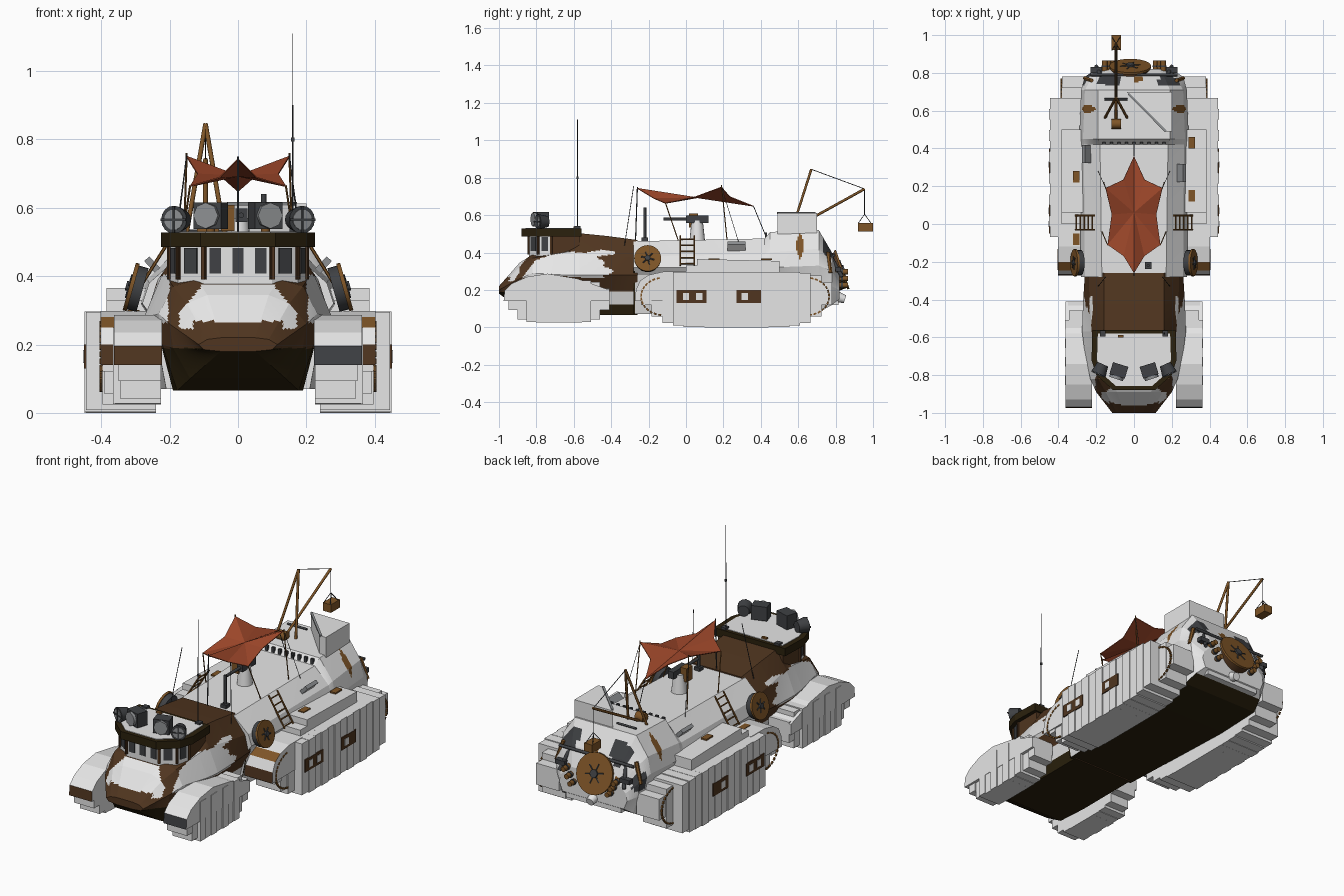
import bpy, bmesh, math
from mathutils import Vector, Euler

cube = bpy.data.objects.get("Cube")
if cube:
    bpy.data.objects.remove(cube)


def material(name, *rgb):
    m = bpy.data.materials.new(name)
    m.use_nodes = True
    m.diffuse_color = (*rgb, 1)
    m.node_tree.nodes["Principled BSDF"].inputs["Base Color"].default_value = (*rgb, 1)
    return m


WHITE = material("off white", .79, .79, .79)
BROWN = material("brown", .08, .036, .014)
DARK = material("dark brown", .024, .015, .004)
WOOD = material("ochre", .21, .09, .02)
RED = material("rust red", .35, .065, .024)
STEEL = material("dark steel", .05, .053, .058)
GREY = material("mid grey", .27, .28, .29)


def finish(name, bm, mats, rule=None, smooth=False):
    bmesh.ops.recalc_face_normals(bm, faces=bm.faces)
    if rule:
        for f in bm.faces:
            f.material_index = rule(f.calc_center_median(), f.normal)
    me = bpy.data.meshes.new(name)
    bm.to_mesh(me)
    bm.free()
    for m in mats:
        me.materials.append(m)
    ob = bpy.data.objects.new(name, me)
    bpy.context.collection.objects.link(ob)
    if smooth:
        for p in me.polygons:
            p.use_smooth = len(p.vertices) == 4
    return ob


def box(name, c, size, mat, rot=(0, 0, 0)):
    bm = bmesh.new()
    bmesh.ops.create_cube(bm, size=1)
    for v in bm.verts:
        v.co = Vector(c) + Euler(rot).to_matrix() @ Vector([a * b for a, b in zip(v.co, size)])
    return finish(name, bm, [mat])


def rod(name, a, b, r, mat, r2=None, n=12):
    a, b = Vector(a), Vector(b)
    bm = bmesh.new()
    bmesh.ops.create_cone(bm, cap_ends=True, segments=n, radius1=r,
                          radius2=r if r2 is None else r2, depth=(b - a).length)
    q = (b - a).to_track_quat('Z', 'Y')
    for v in bm.verts:
        v.co = (a + b) / 2 + q @ v.co
    return finish(name, bm, [mat], smooth=n > 6)


def prism(name, pts, axis, lo, hi, mats, rule=None):
    # Extrudes a (y, z) outline along x, or an (x, y) outline along z
    bm = bmesh.new()
    put = (lambda p, d: (d, *p)) if axis == 'x' else (lambda p, d: (*p, d))
    rings = [[bm.verts.new(put(p, d)) for p in pts] for d in (lo, hi)]
    for r in rings:
        bm.faces.new(r)
    for i in range(len(pts)):
        j = (i + 1) % len(pts)
        bm.faces.new((rings[0][i], rings[0][j], rings[1][j], rings[1][i]))
    return finish(name, bm, mats, rule)


def loft(name, stations, mats, rule, k=14, step=.008):
    # Skins mirrored half sections, densely enough to carry painted patches
    rows = []
    for (y0, h0), (y1, h1) in zip(stations, stations[1:]):
        n = max(1, round((y1 - y0) / step))
        for i in range(n + (y1 == stations[-1][0])):
            t = i / n
            half = [Vector(a).lerp(Vector(b), t) for a, b in zip(h0, h1)]
            ring = half + [Vector((-p.x, p.y)) for p in reversed(half)]
            y = y0 + (y1 - y0) * t
            rows.append([(p.lerp(q, j / k), y) for p, q in zip(ring, ring[1:] + ring[:1]) for j in range(k)])
    bm = bmesh.new()
    vs = [[bm.verts.new((p.x, y, p.y)) for p, y in r] for r in rows]
    for a, b in zip(vs, vs[1:]):
        for i in range(len(a)):
            j = (i + 1) % len(a)
            bm.faces.new((a[i], a[j], b[j], b[i]))
    bm.faces.new(vs[0])
    bm.faces.new(vs[-1])
    return finish(name, bm, mats, rule)


def wheel(name, c, axis, r, depth, drum):
    # Spoked cable reel facing along the axis
    c, d = Vector(c), Vector(axis).normalized()
    rod(name + "_drum", c - d * depth, c - d * .012, r * .92, drum, n=24)
    rod(name, c - d * .012, c, r, WOOD, n=24)
    rod(name + "_hub", c, c + d * .01, r * .2, STEEL)
    side = d.orthogonal().normalized()
    up = d.cross(side)
    for i in range(6):
        t = i * math.pi / 3
        v = side * math.cos(t) + up * math.sin(t)
        rod(name + "_spoke", c + v * r * .2, c + v * r * .5, .004, STEEL, n=6)


# Front cab hull with pale worn patches
def cab_paint(c, n):
    x, jag = abs(c.x), .012 * math.sin(55 * c.z + 20 * c.y) + .008 * math.sin(130 * c.z)
    front = (c.y < -.79 and x < .172 - .8 * max(0, c.z - .29) and c.z < .374
             and c.z > (.268 if x < .13 else .246))
    side = (x > .2 and .268 + jag < c.z < min(.404 + jag, .3 + 1.3 * (c.y + .85))
            and c.y < -.425 + 2.5 * jag)
    sill = .12 < c.z < .19 and c.y > -.44
    return 2 if front or side or sill else 1 if c.z < .19 else 0


low = [(.19, .065), (.225, .2)]
loft("front_cab_hull", [
    (-1, [(.05, .18), (.1, .185), (.115, .2), (.09, .215), (.05, .22)]),
    (-.89, [(.14, .1), (.19, .19), (.2, .26), (.15, .32), (.09, .345)]),
    (-.82, [(.178, .065), (.222, .2), (.232, .29), (.19, .37), (.12, .39)]),
    (-.65, low + [(.265, .28), (.21, .4), (.14, .41)]),
    (-.57, low + [(.275, .28), (.22, .41), (.16, .503)]),
    (-.42, low + [(.27, .28), (.235, .39), (.16, .488)]),
    (-.26, low + [(.26, .28), (.24, .37), (.16, .467)])], [BROWN, DARK, WHITE], cab_paint)
box("chin_plate", (0, -.93, .228), (.27, .05, .05), BROWN, (-.5, 0, 0))


# Cab walls, windows and roof
def outline(half):
    return half + [(-x, y) for x, y in reversed(half)]


walls = outline([(.2, -.57), (.2, -.72), (.175, -.79), (.1, -.84)])
prism("cab_walls", walls, 'z', .36, .5, [WHITE, BROWN], lambda c, n: int(abs(n.x) > .99 or n.y > .9))
for a, b in zip(walls[1:-2], walls[2:-1]):
    a, b = Vector((*a, .445)), Vector((*b, .445))
    d = b - a
    count = max(1, round(d.length / .065))
    turn = (0, 0, math.atan2(d.y, d.x))
    for i in range(count):
        w = d.length / count
        box("cab_window", a + d * (i + .5) / count, (w * .5, .008, .075), STEEL, turn)
    for p in (a, b):
        box("window_post", p, (.012, .012, .11), BROWN, turn)
rim = outline([(.22, -.56), (.225, -.72), (.2, -.8), (.11, -.88)])
prism("roof_rim", rim, 'z', .485, .528, [DARK])
prism("roof_panel", [(x * .87, -.71 + (y + .71) * .87) for x, y in rim], 'z', .52, .531, [WHITE])
for s in (1, -1):
    box("roof_hatch", (s * .165, -.58, .535), (.03, .03, .012), STEEL)
box("roof_vent", (-.07, -.595, .535), (.03, .014, .01), WOOD)

# Roof searchlights
for s in (1, -1):
    c = Vector((s * .175, -.765, .565))
    aim = Vector((s * .45, -1, 0)).normalized()
    rod("round_lamp", c - aim * .025, c + aim * .03, .03, STEEL, .041, 16)
    rod("round_lamp_lens", c + aim * .03, c + aim * .033, .03, GREY, n=16)
    for t in (0, math.pi / 2):
        box("round_lamp_guard", c + aim * .034, (.08, .005, .007), STEEL, (0, t, s * .42))
    rod("round_lamp_stand", (c.x, c.y, .52), c, .012, STEEL)
    box("square_lamp", (s * .08, -.775, .577), (.085, .065, .078), STEEL, (0, 0, s * .3))
    rod("square_lamp_lens", (s * .09, -.805, .577), (s * .095, -.82, .577), .038, GREY, n=8)
    rod("square_lamp_stand", (s * .08, -.77, .52), (s * .08, -.77, .56), .013, WOOD)

# Aerial
rod("aerial_base", (.16, -.58, .47), (.16, -.58, .9), .0025, STEEL, n=6)
rod("aerial_tip", (.16, -.58, .9), (.16, -.58, 1.11), .0015, STEEL, n=6)
box("aerial_joint", (.16, -.58, .8), (.01, .01, .012), STEEL)


# Main hull
def hull_paint(c, n):
    if n.z < -.5 and c.z < .12 or c.y < -.27 and c.z < .3:
        return 1
    if abs(c.x) > .2 and c.y < .7 and abs(c.y - .61) < .022 * min(1, (c.z - .36) / .06, (.51 - c.z) / .06):
        return 2
    wear = math.sin(20 * c.x + 1) * math.cos(22 * c.z) + .12 * math.sin(50 * c.x + 40 * c.z)
    if c.y > .73 and c.z > .25 and wear > .32:
        return 3
    return 2 if c.y > .73 and c.z > .24 and wear < -.9 else 0


loft("main_hull", [
    (-.28, [(.21, .07), (.25, .28), (.28, .32), (.26, .38), (.17, .46)]),
    (.42, [(.24, .07), (.27, .28), (.29, .32), (.265, .39), (.18, .475)]),
    (.45, [(.24, .07), (.27, .28), (.29, .32), (.27, .4), (.19, .51)]),
    (.71, [(.24, .08), (.26, .25), (.28, .33), (.26, .42), (.19, .52)]),
    (.78, [(.22, .12), (.25, .22), (.26, .3), (.22, .36), (.16, .4)]),
    (.82, [(.19, .15), (.21, .2), (.2, .24), (.17, .27), (.13, .3)])],
    [WHITE, DARK, WOOD, STEEL], hull_paint)
for i in range(9):
    box("step_grating", (-.16 + i * .04, .428, .492), (.016, .012, .03), STEEL)
prism("rear_deckhouse", [(-.04, .7), (.2, .7), (.2, .49), (.16, .49)], 'z', .48, .612, [WHITE])
box("deckhouse_edge_beam", (.07, .59, .612), (.28, .012, .01), GREY, (0, 0, -.79))

# Rear reel, exhausts and tow ball
wheel("rear_reel", (-.02, .838, .31), (0, 1, .35), .11, .06, BROWN)
rod("rear_rail", (-.23, .79, .385), (.23, .79, .385), .008, STEEL)
for s in (1, -1):
    for i in range(3):
        x, z = s * (.115 + .02 * i), .225 + i * .036
        rod("exhaust_pipe", (x, .74, z), (x, .865, z), .014, WOOD)
        rod("exhaust_collar", (x, .83, z), (x, .84, z), .017, STEEL)
    rod("rear_brace", (s * .16, .75, .42), (s * .2, .835, .27), .01, STEEL)
    rod("rear_corner_strip", (s * .225, .76, .4), (s * .26, .772, .29), .011, WOOD, n=6)
    box("rear_handle", (s * .2, .815, .31), (.06, .03, .025), STEEL)
rod("tow_ball", (0, .79, .17), (0, .85, .15), .032, WHITE, .022)
box("rear_step", (0, .78, .135), (.34, .07, .03), WHITE)


# Track pods made of stepped armour slabs under rounded hoods
def pod(s, label, y0, y1, n, inner, width, base, lift, top):
    mid, half = (y0 + y1) / 2, (y1 - y0) / 2
    for i in range(n):
        y = y0 + (i + .5) * 2 * half / n
        t = (y - mid) / half
        out = width(y) - .005 * (i % 2)
        z0, z1 = base + lift * t ** 6, top - .09 * t ** 8
        box(label + "_slab", (s * (inner + out) / 2, y, (z0 + z1) / 2),
            (out - inner, 2 * half / n, z1 - z0), WHITE)


for s in (1, -1):
    pod(s, "rear_pod", -.24, .78, 18, .24,
        lambda y: .397 if y < -.08 else .449 if y < .64 else .385, 0, .17, .297)
    pod(s, "front_pod", -.95, -.41, 11, .225, lambda y: .365 if abs(y + .68) < .17 else .35, .025, .12, .25)
    prism("rear_pod_hood", [(-.272, .14), (-.268, .2), (-.245, .25), (-.2, .28), (-.12, .298), (0, .298), (0, .14)],
          'x', s * .23, s * .402, [WHITE, BROWN, WOOD],
          lambda c, n: 0 if n.y > -.3 or .2 < c.z < .25 else 1 if c.z < .2 else 2)
    prism("front_pod_hood", [(-.975, .14), (-.97, .195), (-.93, .235), (-.85, .27), (-.74, .287), (-.58, .26),
                             (-.41, .2), (-.41, .14)], 'x', s * .222, s * .362,
          [WHITE, STEEL if s > 0 else BROWN], lambda c, n: int(n.y < -.8 and c.z < .21))
    prism("rear_pod_locker", [(0, .28), (.5, .28), (.5, .355), (.06, .365), (.06, .33), (0, .33)],
          'x', s * .26, s * .385, [WHITE])
    # Pod windows with pale shutters
    for y, w, shutters in ((.03, .16, (-.03, .04)), (.335, .13, (-.02,))):
        box("pod_window", (s * .448, y, .165), (.006, w, .07), BROWN)
        for d in shutters:
            box("pod_shutter", (s * .451, y + d, .165), (.004, .034, .038), WHITE)
    # Rust dashes round the pod ends
    for i in range(14):
        t = -1.4 + i * .21
        box("rust_dash", (s * .386, .645 + .12 * math.cos(t), .165 + .1 * math.sin(t)),
            (.008, .009, .016), WOOD, (t, 0, 0))
        box("rust_dash", (s * .401, -.12 - .12 * math.cos(t), .165 + .1 * math.sin(t)),
            (.008, .009, .016), WOOD, (-t, 0, 0))
    for y in (.15, .43) if s > 0 else (.25, -.08):
        box("pod_top_hatch", (s * .305, y, .297 if y < 0 else .365), (.035, .06, .008), WOOD)
    # Side reels, ladders and hull fittings
    wheel("side_reel", (s * .318, -.205, .37), (s, 0, .28), .072, .04, STEEL)
    for y in (-.03, .045):
        rod("ladder_rail", (s * .31, y, .33), (s * .21, y, .49), .005, WOOD, n=6)
    for i in range(5):
        x, z = s * (.305 - .021 * i), .34 + .033 * i
        rod("ladder_rung", (x, -.03, z), (x, .045, z), .004, WOOD, n=6)
    y = .27 if s > 0 else .37
    box("side_hatch", (s * .243, y, .425), (.02, .09, .07), WHITE, (0, s * .75, 0))
    box("side_hatch_frame", (s * .241, y, .423), (.02, .096, .076), GREY, (0, s * .75, 0))

# Deck mast and gun
rod("deck_mast", (.075, -.22, .45), (.075, -.22, .64), .008, STEEL, n=8)
box("deck_mast_foot", (.075, -.22, .47), (.035, .035, .02), STEEL)
rod("gun_pedestal", (0, .06, .46), (0, .06, .57), .042, WHITE, .03, 16)
box("gun_body", (.01, .06, .578), (.035, .12, .04), STEEL)
box("gun_ammo_box", (-.03, .04, .57), (.04, .05, .075), WOOD)
rod("gun_barrel", (.01, .01, .578), (.01, -.12, .578), .008, STEEL)

# Sail canopy on poles
right = [(.055, .235, .7), (.15, .19, .752), (.118, .05, .7), (.14, -.11, .665), (.055, -.17, .69)]
edge = [(0, .36, .65)] + right + [(0, -.26, .745)] + [(-x, y, z) for x, y, z in reversed(right)]
bm = bmesh.new()
hub = bm.verts.new((0, .06, .695))
ring = [bm.verts.new(p) for p in edge]
for i in range(len(ring)):
    bm.faces.new((hub, ring[i], ring[(i + 1) % len(ring)]))
sail = finish("canopy", bm, [RED])
sail.modifiers.new("thickness", 'SOLIDIFY').thickness = .004
rod("front_canopy_pole", (0, -.26, .75), (0, -.27, .46), .003, STEEL, n=6)
rod("rear_canopy_rope", (0, .36, .65), (0, .43, .48), .002, STEEL, n=6)
for s in (1, -1):
    rod("canopy_pole", (s * .15, .19, .76), (s * .16, .22, .46), .003, WOOD, n=6)
    rod("canopy_pole", (s * .14, -.11, .665), (s * .17, -.04, .46), .003, WOOD, n=6)
    rod("canopy_rope", (s * .15, .19, .75), (s * .19, .28, .46), .0015, STEEL, n=6)
    rod("front_stay", (s * .15, -.28, .755), (s * .19, -.33, .43), .002, STEEL, n=6)

# Crane with winch and hanging crate
top, tip = (-.095, .67, .845), (-.095, .955, .74)
for x in (-.155, -.035):
    rod("crane_leg", top, (x, .56, .5), .007, WOOD, n=8)
rod("crane_boom", (-.095, .53, .505), tip, .007, WOOD, n=8)
rod("crane_spreader", (-.155, .66, .53), (-.035, .66, .53), .006, STEEL, n=8)
rod("crane_winch", (-.12, .53, .53), (-.07, .53, .53), .026, WOOD)
rod("crane_stay", top, tip, .002, STEEL, n=6)
rod("hoist_cable", tip, (-.095, .955, .6), .002, STEEL, n=6)
for dx, dy in ((1, 1), (1, -1), (-1, 1), (-1, -1)):
    rod("crate_sling", (-.095, .955, .605), (-.095 + dx * .022, .955 + dy * .035, .555), .002, STEEL, n=6)
box("hanging_crate", (-.095, .96, .535), (.05, .08, .045), WOOD)
